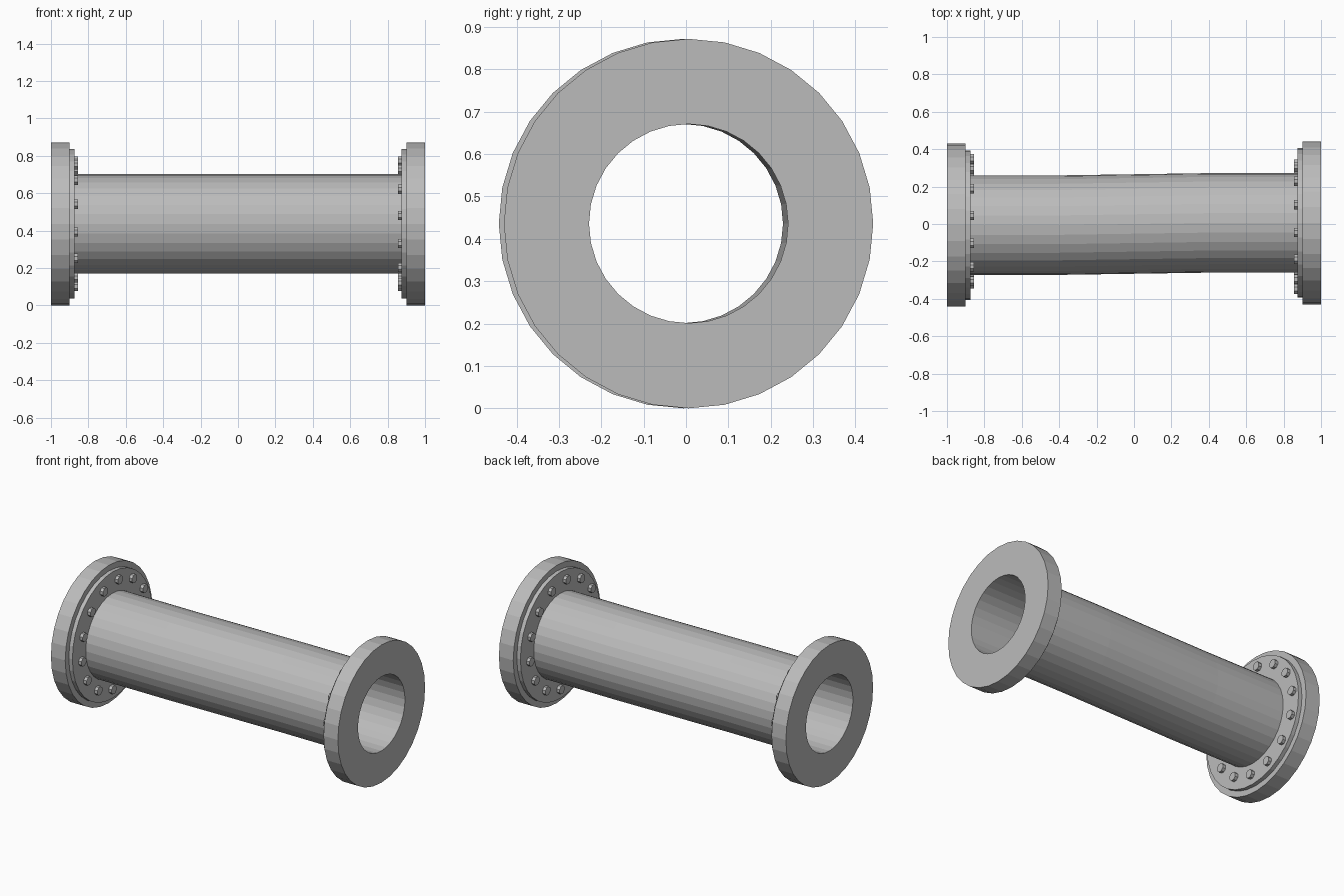
import bpy, bmesh
from math import sin, cos, pi, radians

cube = bpy.data.objects.get("Cube")
if cube:
    bpy.data.objects.remove(cube, do_unlink=True)

AXIS_Z = 0.436      # height of the pipe axis
SHIFT = 0.006       # sideways offset of each end
BORE, WALL, STEP, RIM = 0.235, 0.266, 0.40, 0.436
SEGMENTS = 32

steel = bpy.data.materials.new("grey_steel")
steel.use_nodes = True
grey = (0.5, 0.5, 0.5, 1)
steel.diffuse_color = grey
steel.node_tree.nodes["Principled BSDF"].inputs["Base Color"].default_value = grey


def finish(bm, name):
    bmesh.ops.recalc_face_normals(bm, faces=bm.faces)
    mesh = bpy.data.meshes.new(name)
    bm.to_mesh(mesh)
    bm.free()
    mesh.materials.append(steel)
    obj = bpy.data.objects.new(name, mesh)
    bpy.context.collection.objects.link(obj)
    return obj


def ring(bm, x, y, r, sides, z=AXIS_Z, phase=0.0):
    """Circle of vertices facing along x."""
    angles = [2 * pi * i / sides + phase for i in range(sides)]
    return [bm.verts.new((x, y + r * sin(a), z + r * cos(a))) for a in angles]


def bridge(bm, a, b):
    n = len(a)
    for i in range(n):
        j = (i + 1) % n
        bm.faces.new((a[i], a[j], b[j], b[i]))


def hollow(name, profile):
    """Closed profile of (x, y offset, radius) swept round the axis."""
    bm = bmesh.new()
    rings = [ring(bm, x, y, r, SEGMENTS) for x, y, r in profile]
    for i, loop in enumerate(rings):
        bridge(bm, loop, rings[(i + 1) % len(rings)])
    return finish(bm, name)


def collar(name, side, x0, x1, inner, outer):
    y = side * SHIFT
    corners = ((x0, inner), (x1, inner), (x1, outer), (x0, outer))
    return hollow(name, [(side * x, y, r) for x, r in corners])


def bolts(name, side, count=14, circle=0.337, radius=0.027):
    """Ring of bolt heads on the inner face of a collar."""
    bm = bmesh.new()
    for k in range(count):
        a = radians(18.2) + 2 * pi * k / count
        y = side * (circle * cos(a) - 0.014)
        z = AXIS_Z + circle * sin(a)
        base = ring(bm, side * 0.885, y, radius, 8, z, pi / 8)
        top = ring(bm, side * 0.855, y, radius, 8, z, pi / 8)
        bridge(bm, base, top)
        bm.faces.new(base)
        bm.faces.new(top)
    return finish(bm, name)


# Tube with a slight sideways step along its middle
path = [(-0.9, -SHIFT), (-0.4, -SHIFT), (0.4, SHIFT), (0.9, SHIFT)]
hollow("pipe", [(x, y, WALL) for x, y in path] +
       [(x, y, BORE) for x, y in reversed(path)])

# End fittings, the second being the first turned half round
for label, side in (("left", 1), ("right", -1)):
    collar(label + "_flange", side, 0.9, 1.0, BORE, RIM)
    collar(label + "_bolt_collar", side, 0.875, 0.9, WALL, STEP)
    bolts(label + "_bolts", side)
